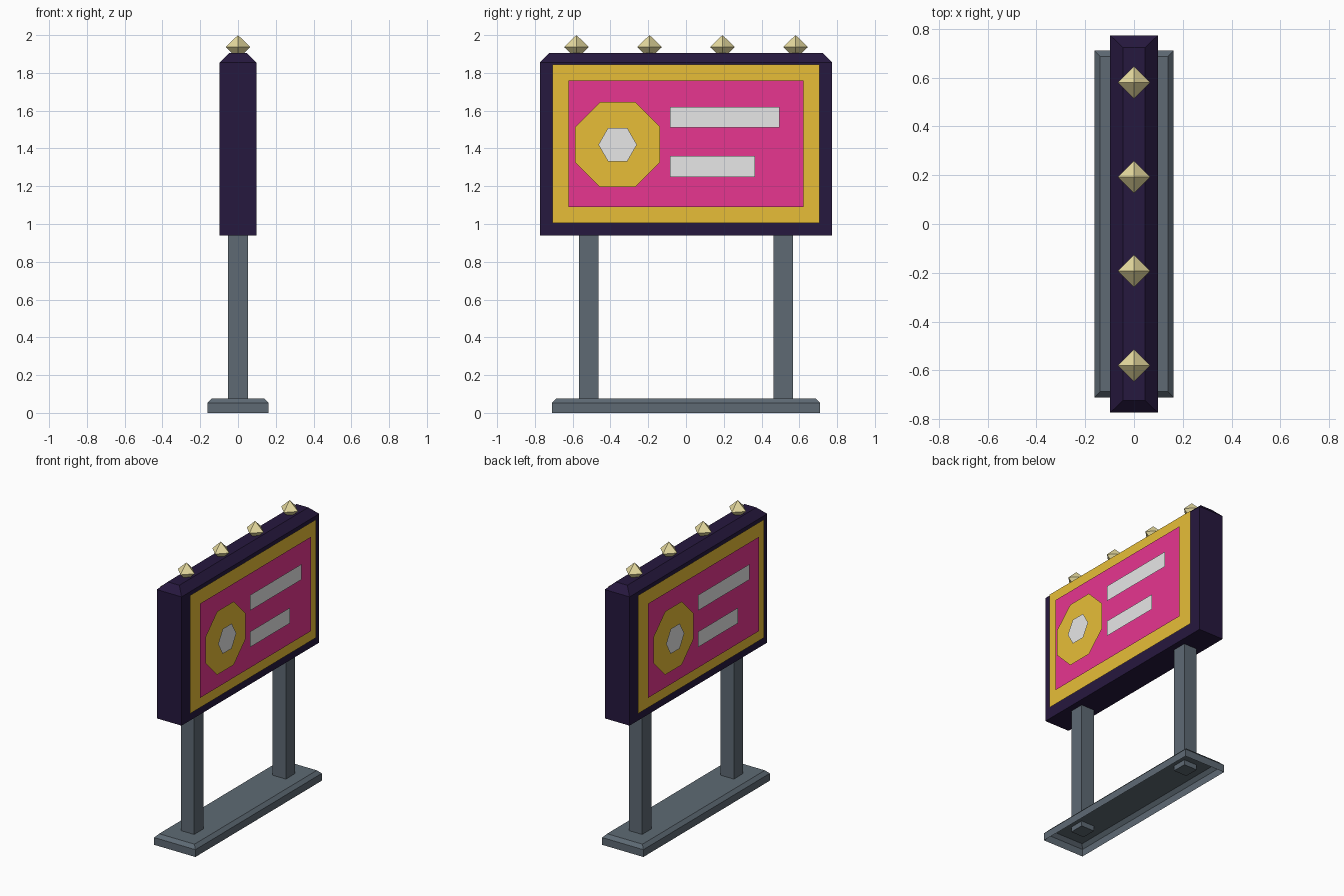
import bpy, bmesh
from math import cos, sin, pi
from mathutils import Matrix

cube = bpy.data.objects.get("Cube")
if cube:
    bpy.data.objects.remove(cube, do_unlink=True)


def material(name, *srgb):
    linear = [((c / 255 + 0.055) / 1.055) ** 2.4 for c in srgb] + [1.0]
    mat = bpy.data.materials.new(name)
    mat.use_nodes = True
    mat.diffuse_color = linear
    bsdf = next(n for n in mat.node_tree.nodes if n.type == 'BSDF_PRINCIPLED')
    bsdf.inputs["Base Color"].default_value = linear
    bsdf.inputs["Roughness"].default_value = 0.8
    return mat


purple = material("dark purple", 38, 24, 62)
steel = material("steel grey", 94, 106, 116)
gold = material("gold", 241, 198, 58)
pink = material("hot pink", 243, 57, 151)
white = material("off white", 242, 242, 242)
cream = material("pale yellow", 255, 242, 176)


def add_object(name, bm, mat):
    mesh = bpy.data.meshes.new(name)
    bm.to_mesh(mesh)
    bm.free()
    mesh.materials.append(mat)
    obj = bpy.data.objects.new(name, mesh)
    bpy.context.collection.objects.link(obj)
    return obj


def stacked_block(name, mat, levels, y=0, bottom=True):
    """Block through rectangles given as (half x, half y, z)."""
    bm = bmesh.new()
    loops = [[bm.verts.new((sx * hx, y + sy * hy, z))
              for sx, sy in ((-1, -1), (1, -1), (1, 1), (-1, 1))]
             for hx, hy, z in levels]
    for low, high in zip(loops, loops[1:]):
        for i in range(4):
            j = (i + 1) % 4
            bm.faces.new((low[i], low[j], high[j], high[i]))
    bm.faces.new(loops[-1])
    if bottom:
        bm.faces.new(loops[0][::-1])
    return add_object(name, bm, mat)


def rectangle(y0, y1, z0, z1):
    return [(y0, z0), (y1, z0), (y1, z1), (y0, z1)]


def polygon(sides, radius, y, z, turn=0.0):
    return [(y + radius * cos(turn + 2 * pi * i / sides),
             z + radius * sin(turn + 2 * pi * i / sides)) for i in range(sides)]


# Hollow base, posts and board
stacked_block("base", steel,
              [(0.162, 0.71, 0), (0.162, 0.71, 0.052), (0.139, 0.687, 0.076)], bottom=False)
for side, y in (("front", -0.515), ("back", 0.515)):
    stacked_block(side + "_post", steel, [(0.052, 0.052, 0.04), (0.052, 0.052, 0.96)], y)
stacked_block("board", purple,
              [(0.0975, 0.773, 0.94), (0.0975, 0.773, 1.855), (0.046, 0.724, 1.905)])

# Flat artwork sheets standing off both sides of the board
artwork = [
    ("gold_frame", gold, 0.02, rectangle(-0.707, 0.707, 1.005, 1.845)),
    ("pink_panel", pink, 0.04, rectangle(-0.622, 0.622, 1.09, 1.76)),
    ("medallion", gold, 0.057, polygon(8, 0.2435, -0.362, 1.42, pi / 8)),
    ("medallion_centre", white, 0.071, polygon(6, 0.102, -0.362, 1.42)),
    ("upper_bar", white, 0.057, rectangle(-0.085, 0.495, 1.51, 1.62)),
    ("lower_bar", white, 0.057, rectangle(-0.085, 0.365, 1.25, 1.36)),
]
for side, s in (("left", 1), ("right", -1)):
    for name, mat, gap, outline in artwork:
        bm = bmesh.new()
        x = 0.0975 + gap
        bm.faces.new([bm.verts.new((s * x, s * y, z)) for y, z in outline])
        add_object(f"{side}_{name}", bm, mat)

# Row of eight-sided lamps, partly sunk into the top of the board
radius, height, middle = 0.066, 0.063, 1.937
for i, y in enumerate((-0.58, -0.193, 0.193, 0.58), 1):
    bm = bmesh.new()
    ring = [bm.verts.new((radius * cos(k * pi / 2), y + radius * sin(k * pi / 2), middle))
            for k in range(4)]
    top = bm.verts.new((0, y, middle + height))
    low = bm.verts.new((0, y, middle - height))
    for a, b in zip(ring, ring[1:] + ring[:1]):
        bm.faces.new((a, b, top))
        bm.faces.new((b, a, low))
    add_object(f"lamp_{i}", bm, cream)
